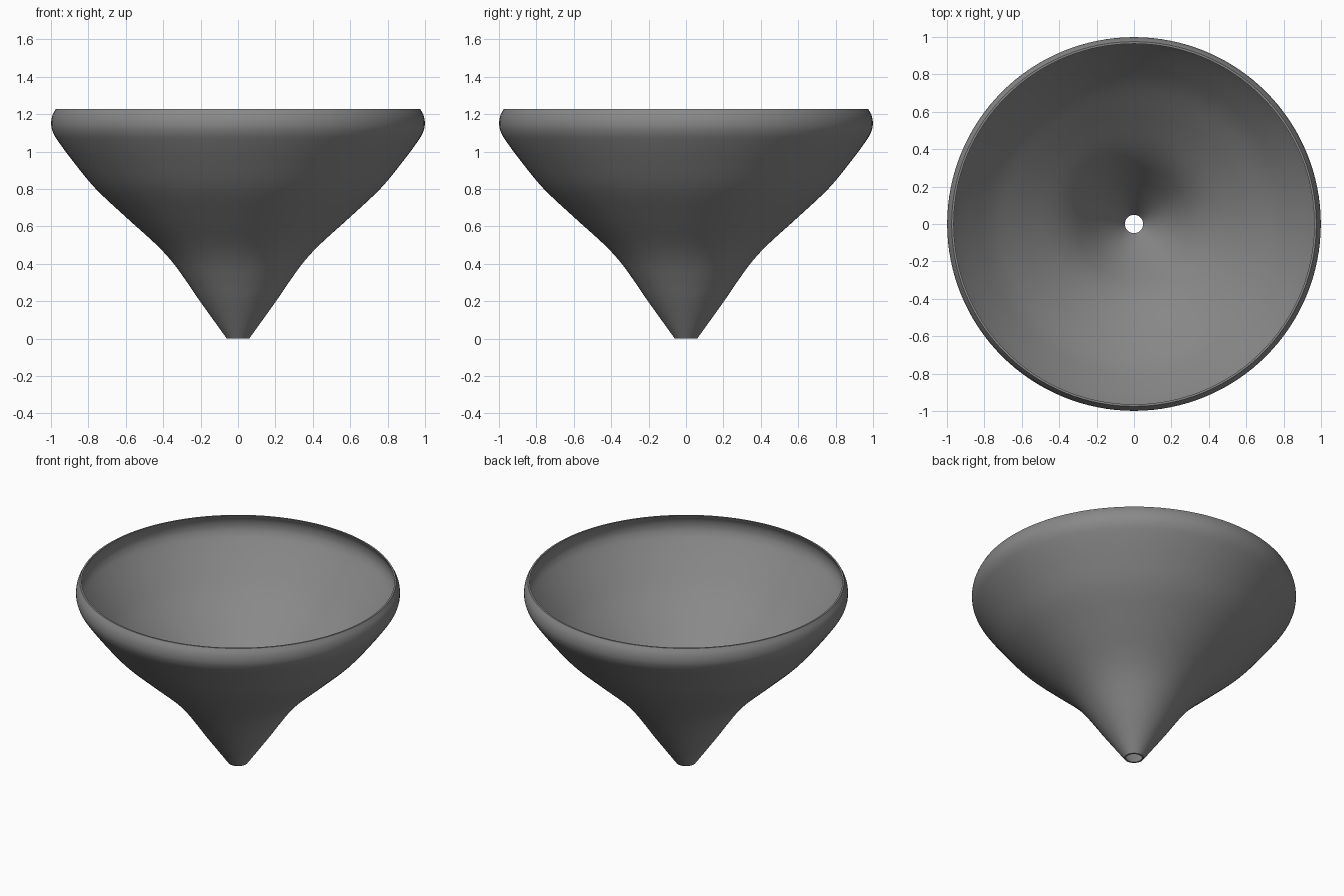
import bpy, bmesh
from math import pi
from mathutils import Vector

if "Cube" in bpy.data.objects:
    bpy.data.objects.remove(bpy.data.objects["Cube"])

WALL = 0.011
# Outer wall outline as (radius, height), from the spout up to the rim
OUTLINE = [(0.06, 0.0), (0.2, 0.195), (0.275, 0.305), (0.35, 0.408), (0.44, 0.505),
           (0.6, 0.65), (0.76, 0.80), (0.88, 0.945), (0.965, 1.06), (0.992, 1.11),
           (0.999, 1.15), (0.993, 1.19), (0.975, 1.227)]


def smooth_path(points, steps=5):
    """Catmull-Rom curve through the points."""
    p = [Vector(q) for q in points]
    p = [2 * p[0] - p[1]] + p + [2 * p[-1] - p[-2]]
    path = []
    for a, b, c, d in zip(p, p[1:], p[2:], p[3:]):
        for i in range(steps):
            t = i / steps
            path.append(0.5 * (2 * b + (c - a) * t + (2 * a - 5 * b + 4 * c - d) * t**2
                               + (3 * b - a - 3 * c + d) * t**3))
    return path + [p[-2]]


def inner_path(path):
    """Offset the outline inwards, keeping the ends level."""
    inner = []
    for i, q in enumerate(path):
        if i in (0, len(path) - 1):
            inner.append(q - Vector((WALL, 0)))
            continue
        t = (path[i + 1] - path[i - 1]).normalized()
        inner.append(q + WALL * Vector((-t.y, t.x)))
    return inner


# Funnel bowl: closed wall section spun around the z axis
outer = smooth_path(OUTLINE)
section = outer + inner_path(outer)[::-1]
bm = bmesh.new()
verts = [bm.verts.new((q.x, 0, q.y)) for q in section]
edges = [bm.edges.new((verts[i - 1], verts[i])) for i in range(len(verts))]
bmesh.ops.spin(bm, geom=verts + edges, cent=(0, 0, 0), axis=(0, 0, 1),
               angle=2 * pi, steps=128, use_merge=True)
bmesh.ops.remove_doubles(bm, verts=bm.verts, dist=0.0001)
bmesh.ops.recalc_face_normals(bm, faces=bm.faces)
mesh = bpy.data.meshes.new("funnel_bowl")
bm.to_mesh(mesh)
bm.free()
bowl = bpy.data.objects.new("funnel_bowl", mesh)
bpy.context.collection.objects.link(bowl)

# Dark grey finish
dark = bpy.data.materials.new("dark_grey")
dark.diffuse_color = (0.25, 0.25, 0.25, 1)
dark.use_nodes = True
dark.node_tree.nodes["Principled BSDF"].inputs["Base Color"].default_value = dark.diffuse_color
mesh.materials.append(dark)

# Smooth walls, crisp rim and spout edges
bpy.context.view_layer.objects.active = bowl
bowl.select_set(True)
bpy.ops.object.shade_smooth_by_angle(angle=pi / 6)
